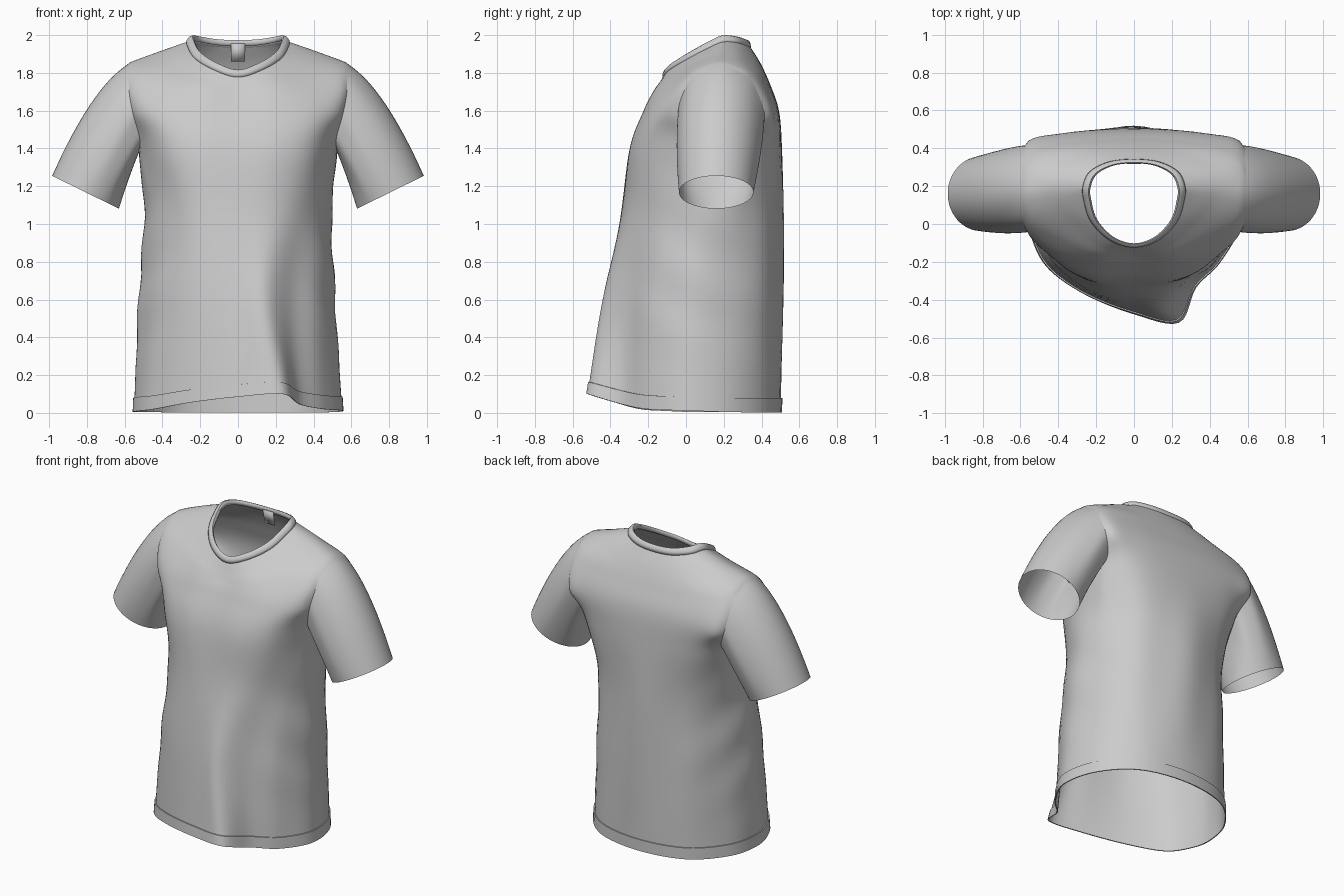
import bpy, bmesh, math
from mathutils import Vector

if "Cube" in bpy.data.objects:
    bpy.data.objects.remove(bpy.data.objects["Cube"])

M, K = 6, 8          # subdivisions per key column / key row


def make(name, verts, faces, thick=0):
    me = bpy.data.meshes.new(name)
    me.from_pydata([tuple(v) for v in verts], [], faces)
    bm = bmesh.new()
    bm.from_mesh(me)
    bmesh.ops.delete(bm, geom=[v for v in bm.verts if not v.link_faces], context='VERTS')
    bmesh.ops.recalc_face_normals(bm, faces=bm.faces)
    bm.to_mesh(me)
    bm.free()
    ob = bpy.data.objects.new(name, me)
    bpy.context.collection.objects.link(ob)
    if thick:
        s = ob.modifiers.new("cloth_thickness", 'SOLIDIFY')
        s.thickness, s.offset = thick, 0
    bpy.ops.object.select_all(action='DESELECT')
    ob.select_set(True)
    bpy.context.view_layer.objects.active = ob
    bpy.ops.object.shade_smooth_by_angle(angle=math.radians(50))
    return ob


def spline(pts, n, closed):
    """Catmull-Rom through pts, n steps per span."""
    pts = [Vector(p) for p in pts]
    if closed:
        ext = [pts[-1]] + pts + pts[:2]
    else:
        ext = [2 * pts[0] - pts[1]] + pts + [2 * pts[-1] - pts[-2]]
    out = []
    for i in range(1, len(ext) - 2):
        a, b, c, d = ext[i - 1:i + 3]
        for k in range(n):
            t = k / n
            out.append(0.5 * (2 * b + (c - a) * t + (2 * a - 5 * b + 4 * c - d) * t * t
                              + (3 * b - a - 3 * c + d) * t ** 3))
    if not closed:
        out.append(pts[-1])
    return out


def loft(rings, skip=lambda r, c: False):
    n = len(rings[0])
    verts = [v for ring in rings for v in ring]
    faces = [(r * n + c, r * n + (c + 1) % n, (r + 1) * n + (c + 1) % n, (r + 1) * n + c)
             for r in range(len(rings) - 1) for c in range(n) if not skip(r, c)]
    return verts, faces


def flat(z, pts):
    return [(x, y, z) for x, y in pts]


def mirrored(half):
    return half + [(-x, y, z) for x, y, z in half[-2:0:-1]]


# Key outlines: front centre -> right side -> back centre -> left side
hem_ring = [(0, -.47, .085), (.235, -.515, .1), (.325, -.33, .045), (.45, -.2, .02), (.55, .0, .012),
            (.5, .25, .004), (.31, .44, .003), (0, .502, .003), (-.31, .44, .003), (-.5, .25, .004),
            (-.55, .05, .004), (-.525, -.1, .01), (-.44, -.24, .02), (-.25, -.37, .055)]
waist_ring = flat(.6, [(0, -.415), (.15, -.435), (.29, -.3), (.43, -.18), (.515, .04), (.455, .28), (.29, .45),
                       (0, .51), (-.29, .45), (-.455, .28), (-.525, .08), (-.495, -.06), (-.4, -.23), (-.22, -.36)])
rib_ring = mirrored(flat(1.05, [(0, -.345), (.19, -.325), (.335, -.235), (.45, -.08), (.497, .11), (.44, .3),
                                (.28, .455), (0, .513)]))
chest_ring = mirrored([(0, -.295, 1.4), (.22, -.29, 1.4), (.4, -.205, 1.41), (.51, -.015, 1.42), (.525, .17, 1.37),
                       (.505, .365, 1.42), (.34, .475, 1.4), (0, .508, 1.4)])
# (the yoke and shoulder side points only steer the slope of the shoulder)
yoke_ring = mirrored([(0, -.22, 1.6), (.22, -.22, 1.6), (.43, -.16, 1.6), (.56, -.045, 1.6), (.72, .18, 1.78),
                      (.575, .42, 1.58), (.38, .475, 1.6), (0, .492, 1.6)])
shoulder_ring = mirrored([(0, -.17, 1.69), (.2, -.165, 1.71), (.42, -.065, 1.75), (.57, .03, 1.785),
                          (.59, .18, 1.848), (.575, .34, 1.78), (.38, .415, 1.76), (0, .445, 1.74)])
slope_ring = mirrored([(0, -.145, 1.735), (.17, -.12, 1.77), (.32, .01, 1.845), (.41, .12, 1.89),
                       (.425, .21, 1.91), (.41, .295, 1.885), (.25, .37, 1.86), (0, .395, 1.85)])
neck_ring = mirrored([(0, -.12, 1.785), (.125, -.082, 1.822), (.222, .015, 1.88), (.259, .13, 1.94),
                      (.262, .2, 1.967), (.225, .275, 1.962), (.125, .325, 1.947), (0, .338, 1.942)])

keys = [spline(r, M, True) for r in (hem_ring, waist_ring, rib_ring, chest_ring)]
n_side = len(keys)
# yoke is splined per column so the steering point does not bend its neighbours
yoke_plain = [p if i not in (4, 10) else (math.copysign(.575, p[0]), .18, 1.6) for i, p in enumerate(yoke_ring)]
yoke_curve = spline(yoke_plain, M, True)
steer = spline(yoke_ring, M, True)
for c in list(range(3 * M + 1, 5 * M)) + list(range(9 * M + 1, 11 * M)):
    yoke_curve[c] = steer[c]
keys += [yoke_curve] + [spline(r, M, True) for r in (shoulder_ring, slope_ring, neck_ring)]
columns = [spline(col, K, False) for col in zip(*keys)]
# below the chest, the side columns ignore the steering point
for c in list(range(3 * M + 1, 5 * M)) + list(range(9 * M + 1, 11 * M)):
    columns[c][:3 * K + 1] = spline([k[c] for k in keys[:n_side]], K, False)
rings = [list(r) for r in zip(*columns)]


# Soft wrinkles at the sides and vertical drape folds on the back
def wrinkle(p):
    w = math.sin(math.pi * min(1, max(0, (p.z - .15) / 1.25)))
    side = min(1, abs(p.x) / .5) ** 4
    d = Vector((p.x, p.y - .1, 0)).normalized()
    back = max(0, d.y) * (1 - side)
    return p + d * w * (.006 * side * math.sin(p.z * 17 + p.y * 9 + p.x * 3)
                        + .007 * back * math.sin(p.x * 15 + p.z * 2))


rings = [[wrinkle(p) for p in r] for r in rings]


# Armhole edge loops, rounded off before use
def armhole_loop(c0):
    c1, r0, r1 = c0 + 2 * M, 3 * K, 5 * K
    return ([(r0, c) for c in range(c0, c1)] + [(r, c1) for r in range(r0, r1)]
            + [(r1, c) for c in range(c1, c0, -1)] + [(r, c0) for r in range(r1, r0, -1)])


loops = {"right": (1, armhole_loop(3 * M)), "left": (-1, armhole_loop(9 * M))}
for side, idx in loops.values():
    for _ in range(5):
        pts = [rings[r][c] for r, c in idx]
        for i, (r, c) in enumerate(idx):
            rings[r][c] = (pts[i - 1] + 2 * pts[i] + pts[(i + 1) % len(pts)]) / 4


# Torso with armholes left open
def armhole(r, c):
    return 3 * K <= r < 5 * K and (3 * M <= c < 5 * M or 9 * M <= c < 11 * M)


make("torso", *loft(rings, armhole))


# Bottom hem band, a thin step outside the torso
def outward(p, d):
    return p + Vector((p.x, p.y - .1, 0)).normalized() * d


band = [[outward(p, .007) for p in r] for r in rings[:2]]
make("bottom_hem", *loft([rings[0], band[0], band[1], rings[1]]))

# Sleeves bridge each armhole edge to a slanted cuff
for name, (side, idx) in loops.items():
    steps, paths = 16, []
    for p in (rings[r][c] for r, c in idx):
        a = math.atan2((p.y - .19) / .22, (p.z - 1.61) / .24)
        up, across = math.cos(a), math.sin(a)
        end = Vector((side * (.807 + .177 * up), .16 + .197 * across, 1.168 + .087 * up))
        ctrl = (p + end) / 2 + Vector((-.01 * side * max(0, up), .02 * across, .15 * max(0, up) + .02))
        paths.append([p * (1 - t) ** 2 + ctrl * 2 * t * (1 - t) + end * t * t
                      for t in (i / steps for i in range(steps + 1))])
    make(name + "_sleeve", *loft([list(r) for r in zip(*paths)]))

# Ribbed collar band standing on the neck edge
collar = []
for f, dz in ((1.03, -.008), (1.02, .01), (.97, .026), (.91, .03), (.88, .022), (.88, .0)):
    fy = 1 + (f - 1) * .6
    collar.append([Vector((p.x * f, .11 + (p.y - .11) * fy, p.z + dz)) for p in rings[-1]])
make("collar", *loft(collar), thick=0.003)

# Small blank tag inside the back of the neck
make("neck_tag", [(-.038, .318, 1.955), (.038, .318, 1.955), (.038, .335, 1.86), (-.038, .335, 1.86)],
     [(0, 1, 2, 3)], thick=0.003)
